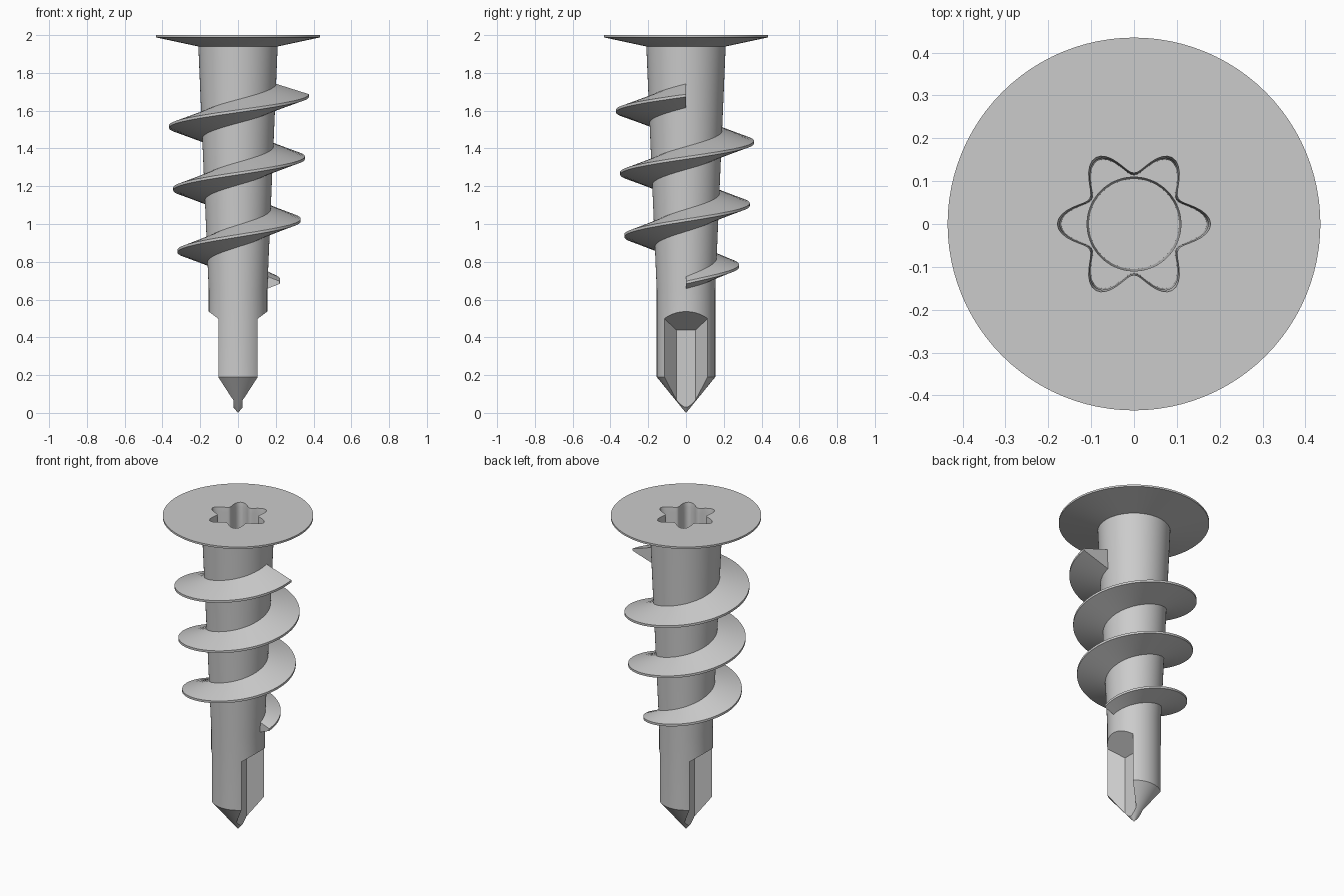
import bpy, bmesh
from math import sin, cos, pi, radians

if "Cube" in bpy.data.objects:
    bpy.data.objects.remove(bpy.data.objects["Cube"])


def make(name, rings, closed=False):
    """Skin a list of point loops into a solid with capped ends."""
    bm = bmesh.new()
    loops = [[bm.verts.new(p) for p in r] for r in rings]
    n = len(rings[0])
    for a, b in zip(loops, loops[1:]):
        for i in range(n):
            j = (i + 1) % n
            bm.faces.new((a[i], a[j], b[j], b[i]))
    bm.faces.new(loops[0][::-1])
    bm.faces.new(loops[-1])
    bmesh.ops.remove_doubles(bm, verts=bm.verts, dist=1e-6)
    bmesh.ops.recalc_face_normals(bm, faces=bm.faces)
    me = bpy.data.meshes.new(name)
    bm.to_mesh(me)
    bm.free()
    ob = bpy.data.objects.new(name, me)
    bpy.context.collection.objects.link(ob)
    return ob


def circle(r, z, n=96):
    return [(r * cos(2 * pi * i / n), r * sin(2 * pi * i / n), z) for i in range(n)]


def star(s, z, n=96):
    pts = []
    for i in range(n):
        a = 2 * pi * i / n
        r = s * (0.149 + 0.030 * cos(6 * a))
        pts.append((r * cos(a), r * sin(a), z))
    return pts


def cut(ob, cutter):
    m = ob.modifiers.new("cut", 'BOOLEAN')
    m.operation = 'DIFFERENCE'
    m.solver = 'EXACT'
    m.object = cutter
    bpy.context.view_layer.objects.active = ob
    bpy.ops.object.modifier_apply(modifier=m.name)
    bpy.data.objects.remove(cutter)


def smooth(ob):
    bpy.ops.object.select_all(action='DESELECT')
    ob.select_set(True)
    bpy.context.view_layer.objects.active = ob
    bpy.ops.object.shade_smooth_by_angle(angle=radians(30))


def shaft_r(z):
    return max(0.155, 0.155 + (z - 0.65) * 0.055 / 1.29)


# Body: drill point, tapered shank and flat flange in one turned solid
body = make("anchor_body", [circle(r, z) for r, z in (
    (0.0005, 0), (0.155, 0.19), (0.155, 0.65), (0.21, 1.94),
    (0.435, 1.988), (0.435, 2.0))])

# Trapezoid flutes on both sides of the drill tip, with sloping tops
for s in (1, -1):
    section = [(0.025, -0.05), (0.30, -0.273), (0.30, 0.273), (0.025, 0.05)]
    flute = make("flute_cutter", [
        [(s * x, y, -0.1) for x, y in section],
        [(s * x, y, 0.42 + 0.75 * x) for x, y in section]])
    cut(body, flute)

# Six-lobed driver recess, with a round bore beneath it
cut(body, make("recess_cutter", [star(0.95, 1.5), star(0.97, 1.97),
                                 star(1.0, 2.0), star(1.03, 2.03)]))
cut(body, make("bore_cutter", [circle(0.105, 1.0), circle(0.11, 1.55)]))
smooth(body)

# Thread: wedge section swept three turns, growing over the first half turn
STEPS, TURNS, PITCH = 288, 3, 0.33
rings = []
for i in range(STEPS + 1):
    t = TURNS * i / STEPS
    a, z = 2 * pi * t, 0.69 + PITCH * t
    root = shaft_r(z)
    crest = 0.31 + 0.022 * t
    if t < 0.5:
        crest -= 0.09 * (1 - t / 0.5) ** 1.3
    half = 0.017 + 0.27 * (crest - root)
    inner = root - 0.006
    profile = [(inner, z - half), (crest, z - 0.007),
               (crest, z + 0.007), (inner, z + half)]
    rings.append([(r * cos(a), r * sin(a), h) for r, h in profile])
smooth(make("screw_thread", rings))
